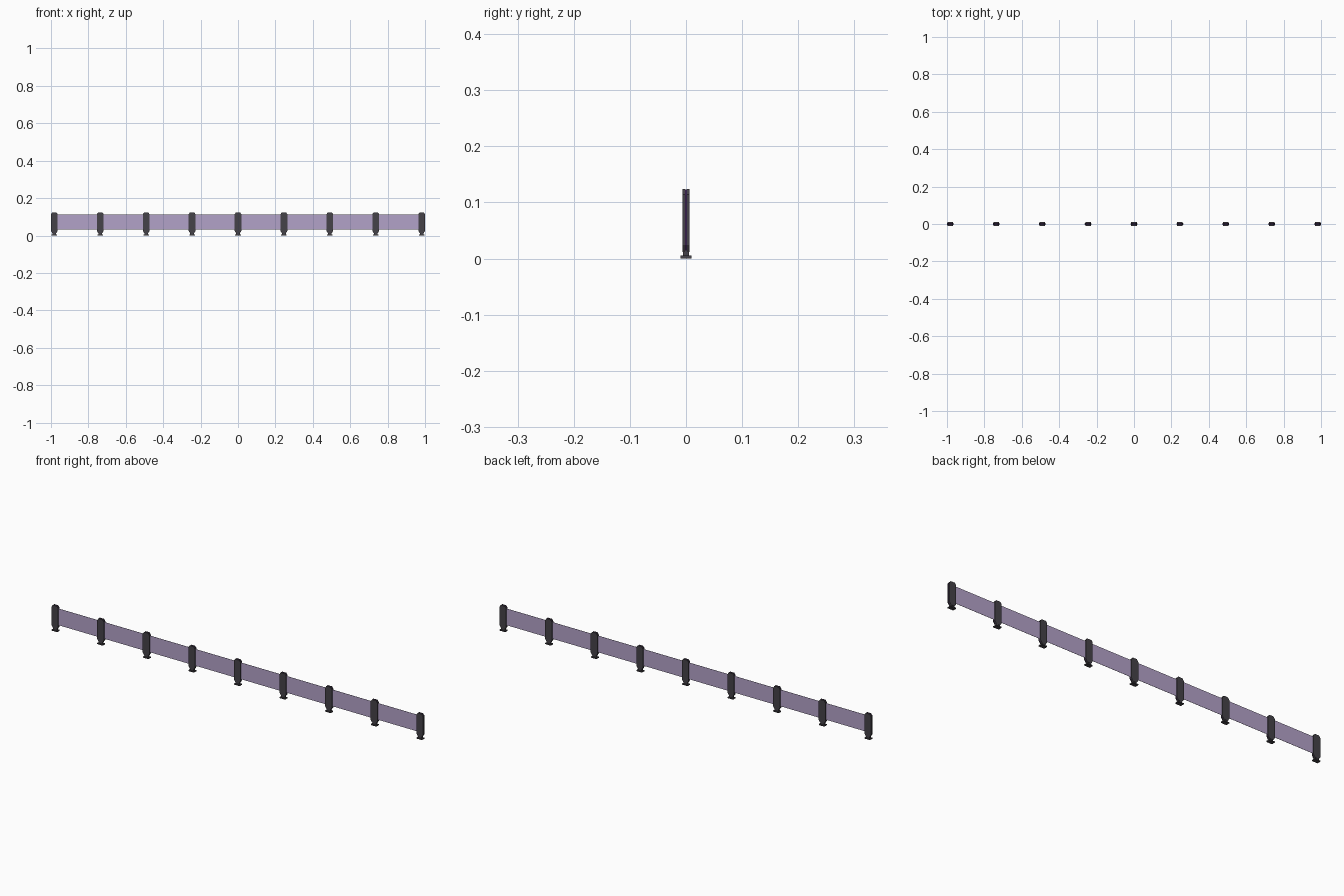
import bpy, bmesh

if "Cube" in bpy.data.objects:
    bpy.data.objects.remove(bpy.data.objects["Cube"])


def material(name, rgb):
    m = bpy.data.materials.new(name)
    m.diffuse_color = (*rgb, 1)
    m.use_nodes = True
    m.node_tree.nodes["Principled BSDF"].inputs["Base Color"].default_value = m.diffuse_color
    return m


frame_mat = material("dark_grey", (0.06, 0.055, 0.065))
core_mat = material("dark_purple", (0.035, 0.012, 0.06))
panel_mat = material("lilac_panel", (0.45, 0.36, 0.58))


def extrude_outline(name, half, x, y0, y1, mat):
    """Mirror a half outline (x, z) and extrude it from y0 to y1."""
    pts = half + [(-px, pz) for px, pz in reversed(half)]
    bm = bmesh.new()
    face = bm.faces.new([bm.verts.new((x + px, y0, pz)) for px, pz in pts])
    if y1 != y0:
        geo = bmesh.ops.extrude_face_region(bm, geom=[face])["geom"]
        verts = [v for v in geo if isinstance(v, bmesh.types.BMVert)]
        bmesh.ops.translate(bm, vec=(0, y1 - y0, 0), verts=verts)
        bmesh.ops.recalc_face_normals(bm, faces=bm.faces)
    mesh = bpy.data.meshes.new(name)
    bm.to_mesh(mesh)
    bm.free()
    mesh.materials.append(mat)
    ob = bpy.data.objects.new(name, mesh)
    bpy.context.collection.objects.link(ob)
    return ob


COUNT, END = 9, 0.982
STEP = 2 * END / (COUNT - 1)

# chamfered post outline, slim foot neck, flat base plate
shell = [(0.010, 0.012), (0.018, 0.024), (0.018, 0.114), (0.011, 0.124)]
core = [(0.009, 0.013), (0.0165, 0.0245), (0.0165, 0.1135), (0.0105, 0.123)]
neck = [(0.010, 0.004), (0.010, 0.014)]
plate = [(0.015, 0.0), (0.015, 0.005)]

for i in range(COUNT):
    x = -END + i * STEP
    # front and back cheeks clamp a purple core
    extrude_outline("post_front_cheek", shell, x, -0.006, -0.002, frame_mat)
    extrude_outline("post_back_cheek", shell, x, 0.002, 0.006, frame_mat)
    extrude_outline("post_core", core, x, -0.002, 0.002, core_mat)
    extrude_outline("post_neck", neck, x, -0.005, 0.005, frame_mat)
    extrude_outline("base_plate", plate, x, -0.0095, 0.0095, frame_mat)

    # thin panel to the next post
    if i < COUNT - 1:
        h = STEP / 2 - 0.01
        extrude_outline("panel", [(h, 0.031), (h, 0.112)],
                        x + STEP / 2, -0.0004, 0.0004, panel_mat)
